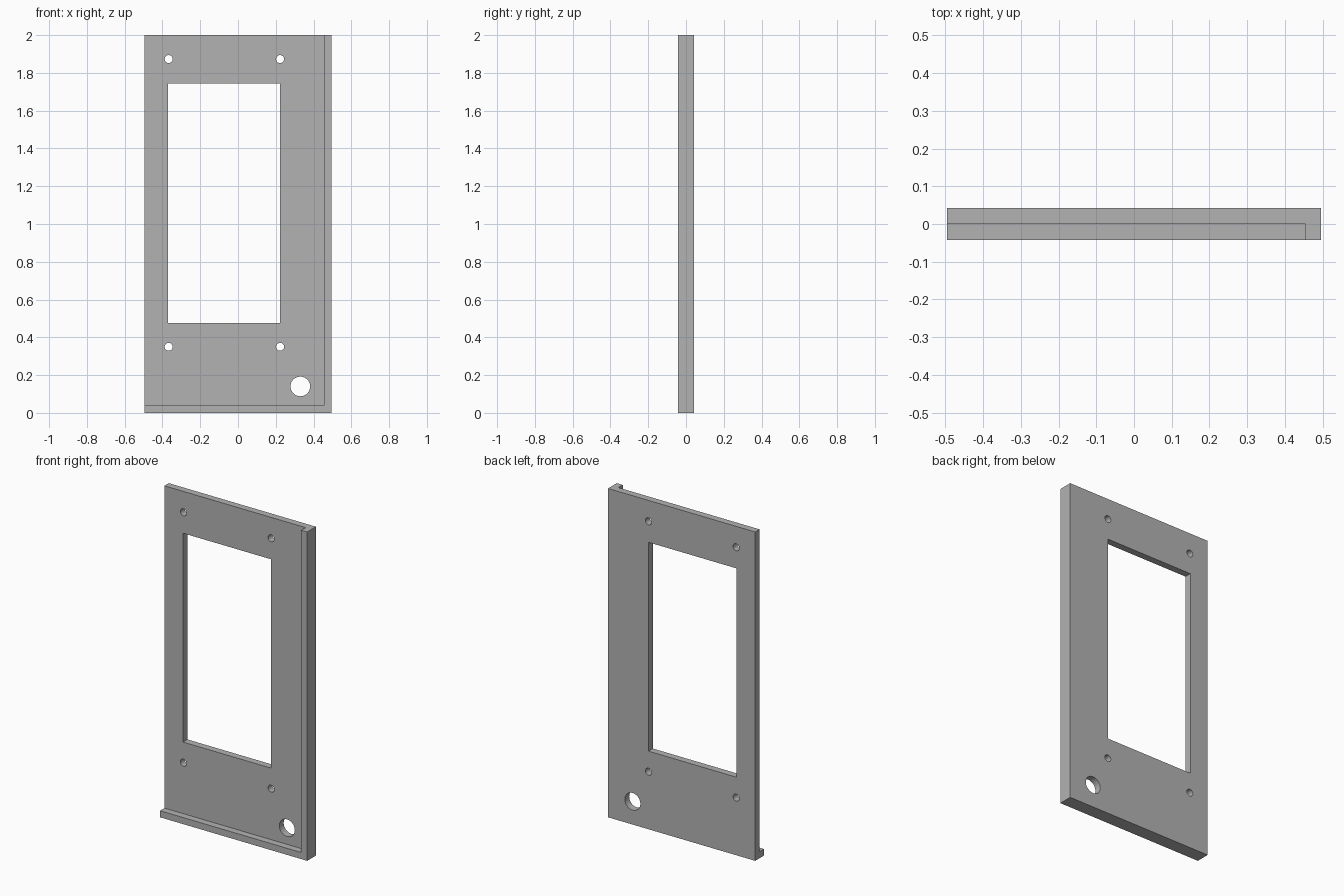
import bpy
from math import pi

cube = bpy.data.objects.get("Cube")
if cube:
    bpy.data.objects.remove(cube)

grey = bpy.data.materials.new("grey")
COLOUR = (0.45, 0.45, 0.45, 1)
grey.diffuse_color = COLOUR
grey.use_nodes = True
grey.node_tree.nodes["Principled BSDF"].inputs["Base Color"].default_value = COLOUR


def box(name, x, y, z):
    """Box from (min, max) ranges on each axis."""
    ranges = (x, y, z)
    bpy.ops.mesh.primitive_cube_add(size=1, location=[(a + b) / 2 for a, b in ranges])
    ob = bpy.context.object
    ob.name = name
    ob.scale = [b - a for a, b in ranges]
    bpy.ops.object.transform_apply(location=True, scale=True)
    ob.data.materials.append(grey)
    return ob


def drill(name, x, z, radius):
    """Cylinder running front to back."""
    bpy.ops.mesh.primitive_cylinder_add(vertices=48, radius=radius, depth=0.4,
                                        location=(x, 0, z), rotation=(pi / 2, 0, 0))
    ob = bpy.context.object
    ob.name = name
    ob.data.materials.append(grey)
    bpy.ops.object.shade_smooth_by_angle()
    return ob


def combine(target, tool, operation):
    """Apply a boolean and remove the tool object."""
    mod = target.modifiers.new(tool.name, "BOOLEAN")
    mod.operation = operation
    mod.solver = "EXACT"
    mod.object = tool
    bpy.context.view_layer.objects.active = target
    bpy.ops.object.modifier_apply(modifier=mod.name)
    bpy.data.objects.remove(tool)


W, D, LIP = 0.495, 0.042, 0.04

# Flat plate with a lip along the bottom and the left edge
panel = box("panel", (-W, W), (-D, D), (0, 2))
combine(panel, box("recess", (-W - 0.1, W - LIP), (-D - 0.1, 0), (LIP, 2.1)), "DIFFERENCE")

# Display window
combine(panel, box("window", (-0.37, 0.223), (-0.2, 0.2), (0.475, 1.745)), "DIFFERENCE")

# Screw holes around the window
for x in (-0.367, 0.223):
    for z in (0.35, 1.873):
        combine(panel, drill("screw_hole", x, z, 0.021), "DIFFERENCE")

# Large round hole in the lower corner
combine(panel, drill("round_hole", 0.33, 0.14, 0.052), "DIFFERENCE")
